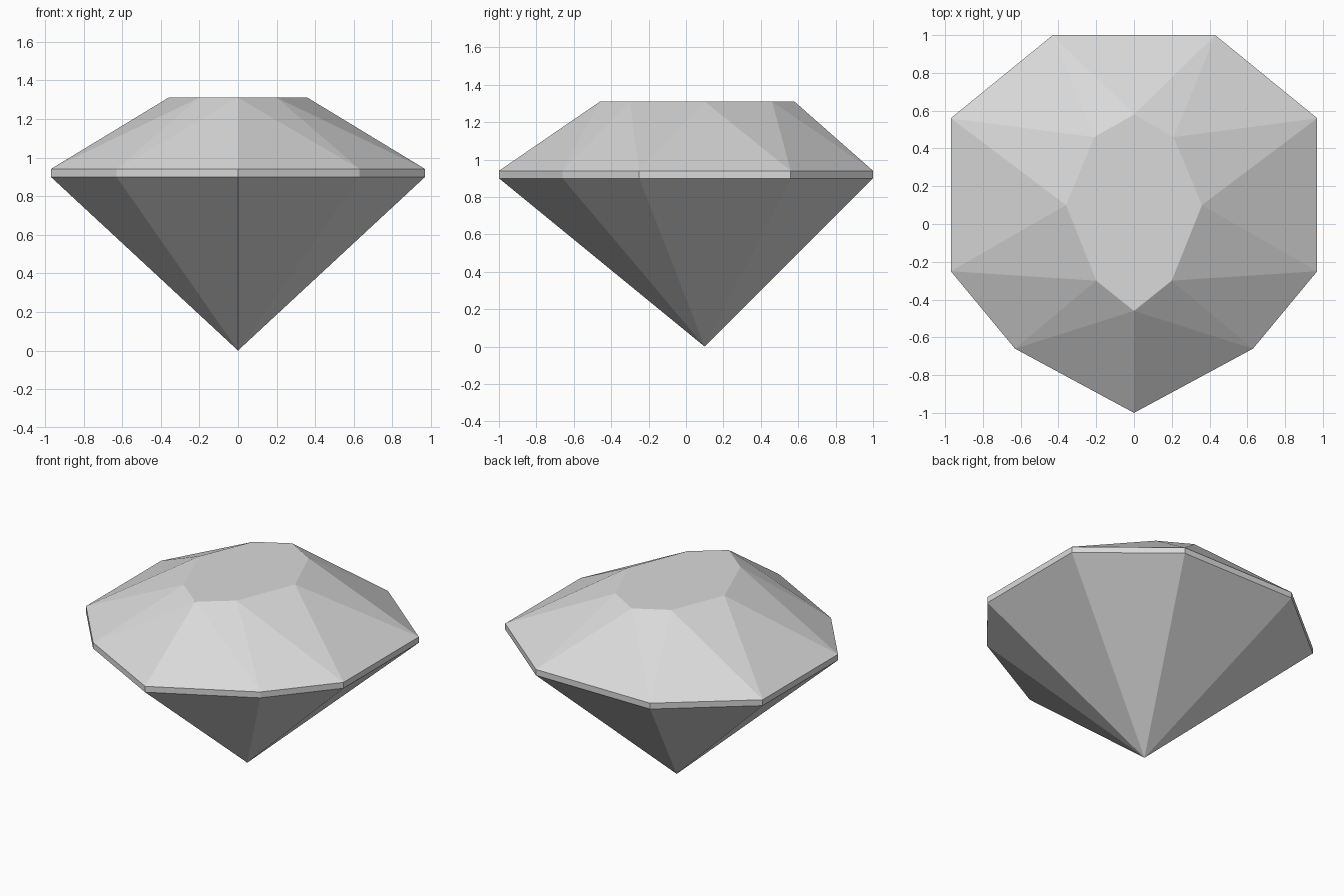
import bpy

default_cube = bpy.data.objects.get("Cube")
if default_cube:
    bpy.data.objects.remove(default_cube, do_unlink=True)

# One pale grey stone colour
stone = bpy.data.materials.new("pale_grey_stone")
stone.use_nodes = True
stone.diffuse_color = (0.7, 0.7, 0.7, 1)
stone.node_tree.nodes["Principled BSDF"].inputs["Base Color"].default_value = (0.7, 0.7, 0.7, 1)

# Half outlines, from the front point round the left side to the back
GIRDLE = [(0, -1), (0.63, -0.66), (0.97, -0.25), (0.97, 0.56), (0.43, 1)]
TABLE = [(0, -0.46), (0.20, -0.30), (0.36, 0.10), (0.21, 0.46), (0, 0.58)]
CULET = (0, 0.10, 0)
GIRDLE_LOW, GIRDLE_HIGH, TABLE_Z = 0.90, 0.94, 1.31


def ring(half, z):
    """Close a half outline by mirroring it across x = 0, counter-clockwise."""
    mirrored = [(-x, y) for x, y in reversed(half) if x > 0]
    return [(x, y, z) for x, y in half + mirrored]


def add_part(name, points, faces):
    mesh = bpy.data.meshes.new(name)
    mesh.from_pydata(points, [], faces)
    mesh.materials.append(stone)
    obj = bpy.data.objects.new(name, mesh)
    bpy.context.collection.objects.link(obj)


low = ring(GIRDLE, GIRDLE_LOW)
high = ring(GIRDLE, GIRDLE_HIGH)
table = ring(TABLE, TABLE_Z)
n, m = len(high), len(table)

# Crown: alternating triangles between girdle and table on each side
faces = [tuple(range(n, n + m))]
last = len(GIRDLE) - 1
for i in range(last):
    g, g_next = i, i + 1
    t, t_next = n + i, n + i + 1
    faces += [(g, g_next, t), (g_next, t_next, t)]
    # Same pair on the mirrored side
    mg, mg_next = (n - i) % n, n - i - 1
    mt, mt_next = n + (m - i) % m, n + m - i - 1
    faces += [(mg_next, mg, mt), (mg_next, mt, mt_next)]
faces.append((last, last + 1, n + last))
add_part("crown", high + table, faces)

# Girdle: thin upright band
add_part("girdle", low + high,
         [(i, (i + 1) % n, n + (i + 1) % n, n + i) for i in range(n)])

# Pavilion: fan of facets down to the culet
add_part("pavilion", low + [CULET],
         [((i + 1) % n, i, n) for i in range(n)])
